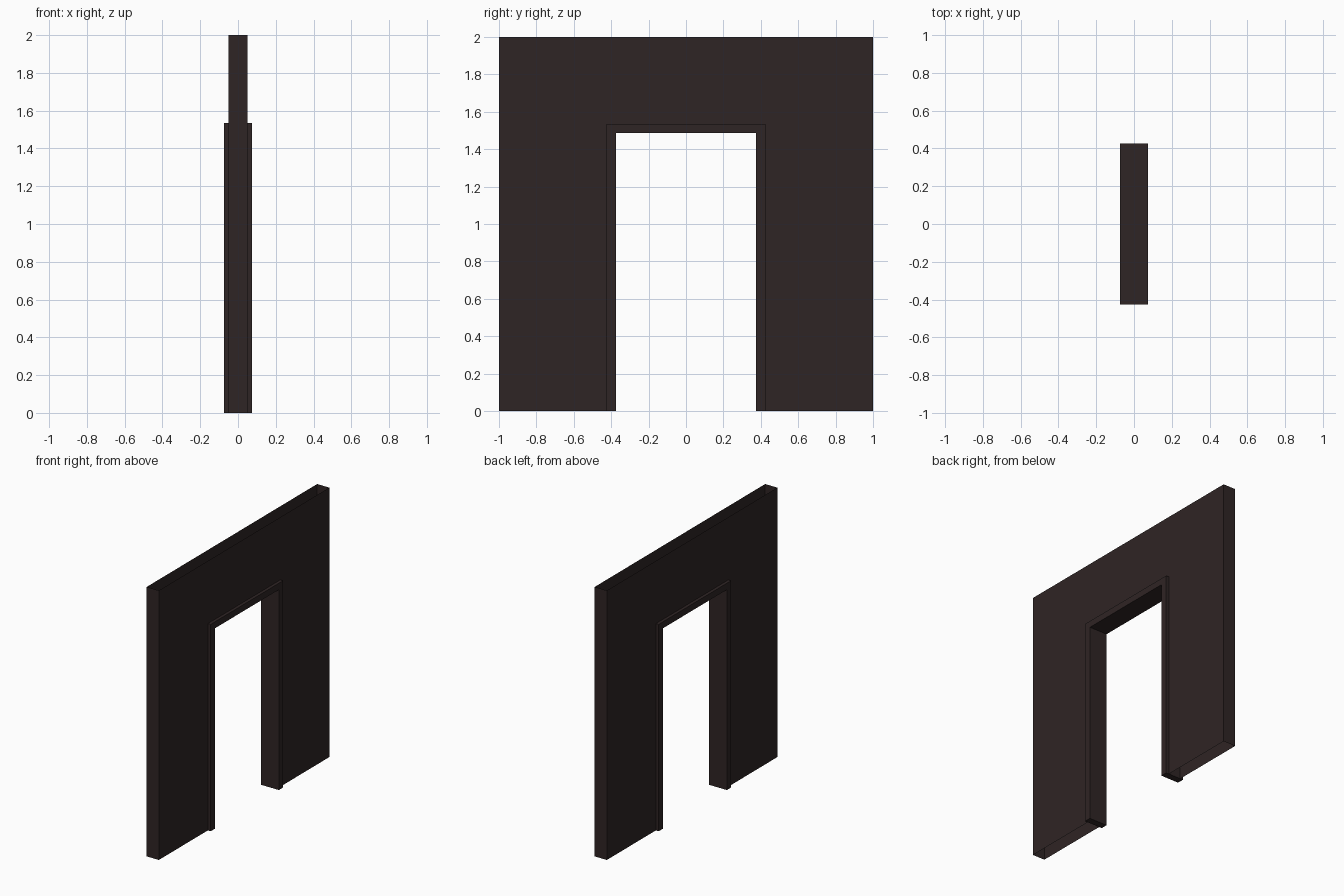
import bpy, bmesh

if "Cube" in bpy.data.objects:
    bpy.data.objects.remove(bpy.data.objects["Cube"])

def material(name, rgb):
    m = bpy.data.materials.new(name)
    m.diffuse_color = (*rgb, 1)
    m.use_nodes = True
    m.node_tree.nodes["Principled BSDF"].inputs["Base Color"].default_value = m.diffuse_color
    return m

wall_mat = material("dark brown", (0.028, 0.018, 0.018))

def arch(name, mat, half_x, out_y, out_z, in_y, in_z, open_ends=False):
    """Upside-down U outline in the YZ plane, extruded along x."""
    bm = bmesh.new()
    outline = [(-out_y, 0), (-out_y, out_z), (out_y, out_z), (out_y, 0),
               (in_y, 0), (in_y, in_z), (-in_y, in_z), (-in_y, 0)]
    face = bm.faces.new([bm.verts.new((-half_x, y, z)) for y, z in outline])
    ext = bmesh.ops.extrude_face_region(bm, geom=[face], use_keep_orig=True)
    moved = [g for g in ext["geom"] if isinstance(g, bmesh.types.BMVert)]
    bmesh.ops.translate(bm, verts=moved, vec=(2 * half_x, 0, 0))
    bmesh.ops.recalc_face_normals(bm, faces=bm.faces[:])
    if open_ends:
        # hollow shell: only the two sides and the two outer ends remain
        drop = [f for f in bm.faces if abs(f.normal.z) > 0.5
                or (abs(f.normal.y) > 0.5
                    and abs(f.calc_center_median().y) < out_y - 0.01)]
        bmesh.ops.delete(bm, geom=drop, context='FACES')
    me = bpy.data.meshes.new(name)
    bm.to_mesh(me)
    bm.free()
    me.materials.append(mat)
    ob = bpy.data.objects.new(name, me)
    bpy.context.collection.objects.link(ob)
    return ob

# hollow wall panel, open at top and bottom
arch("wall_panel", wall_mat, 0.05, 1.0, 2.0, 0.425, 1.535, open_ends=True)
# solid door frame standing slightly proud of the wall
arch("door_frame", wall_mat, 0.073, 0.425, 1.535, 0.375, 1.487)
